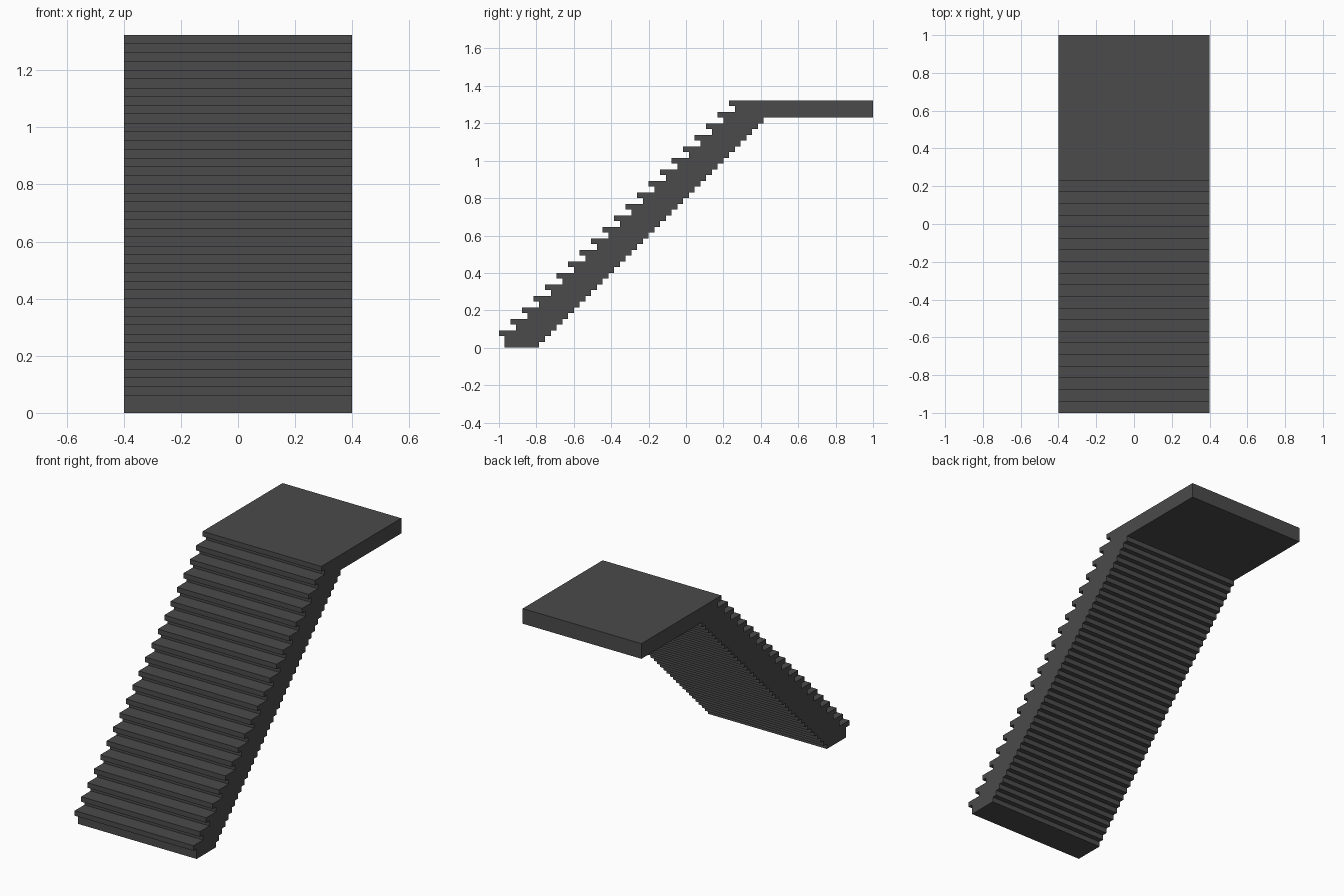
import bpy
import bmesh

cube = bpy.data.objects.get("Cube")
if cube:
    bpy.data.objects.remove(cube, do_unlink=True)

U = 2 / 65            # half a step; every size is a multiple of it
STEPS = 21
LENGTH, HEIGHT, HALF_WIDTH = 65, 43, 13

mat = bpy.data.materials.new("dark grey")
mat.use_nodes = True
grey = (0.07, 0.07, 0.07, 1)
mat.diffuse_color = grey
mat.node_tree.nodes["Principled BSDF"].inputs["Base Color"].default_value = grey

# Side profile in (y, z) units: front edge with an overhanging nosing per step
profile = [(1, 0)]
for i in range(STEPS):
    y, z = 2 * i, 2 * i + 2
    profile += [(y + 1, z), (y, z), (y, z + 1)]
    if i < STEPS - 1:
        profile.append((y + 3, z + 1))

# Landing slab at the top
profile += [(LENGTH, HEIGHT), (LENGTH, HEIGHT - 3)]

# Stepped underside, back down to the floor
for k in reversed(range(HEIGHT - 3)):
    profile += [(7 + k, k + 1), (7 + k, k)]

# Extrude the profile across the width
bm = bmesh.new()
verts = [bm.verts.new((-HALF_WIDTH * U, y * U - 1, z * U)) for y, z in profile]
side = bm.faces.new(verts)
out = bmesh.ops.extrude_face_region(bm, geom=[side], use_keep_orig=True)
moved = [g for g in out["geom"] if isinstance(g, bmesh.types.BMVert)]
bmesh.ops.translate(bm, verts=moved, vec=(2 * HALF_WIDTH * U, 0, 0))
bmesh.ops.recalc_face_normals(bm, faces=bm.faces)

mesh = bpy.data.meshes.new("stair_flight_with_landing")
bm.to_mesh(mesh)
bm.free()
mesh.materials.append(mat)
stairs = bpy.data.objects.new("stair_flight_with_landing", mesh)
bpy.context.collection.objects.link(stairs)
